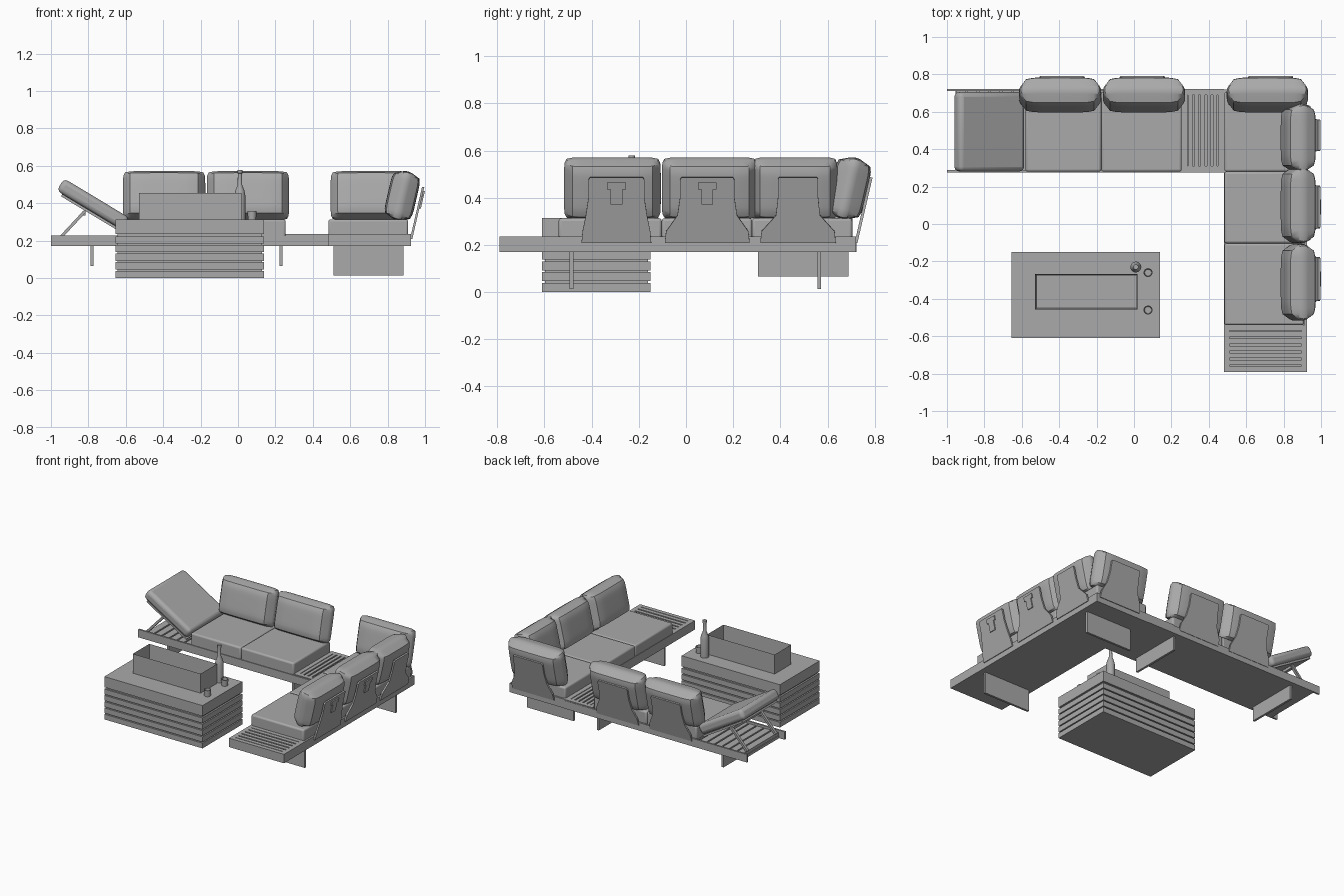
import bpy, bmesh, math
from mathutils import Matrix, Vector

if "Cube" in bpy.data.objects:
    bpy.data.objects.remove(bpy.data.objects["Cube"])

grey = bpy.data.materials.new("plain grey")
grey.use_nodes = True
grey.diffuse_color = (0.4, 0.4, 0.4, 1)
grey.node_tree.nodes["Principled BSDF"].inputs["Base Color"].default_value = (0.4, 0.4, 0.4, 1)


def finish(name, bm, smooth=False):
    bmesh.ops.recalc_face_normals(bm, faces=bm.faces[:])
    mesh = bpy.data.meshes.new(name)
    bm.to_mesh(mesh)
    bm.free()
    mesh.materials.append(grey)
    ob = bpy.data.objects.new(name, mesh)
    bpy.context.collection.objects.link(ob)
    if smooth:
        bpy.ops.object.select_all(action='DESELECT')
        ob.select_set(True)
        bpy.context.view_layer.objects.active = ob
        bpy.ops.object.shade_smooth_by_angle(angle=math.radians(40))
    return ob


def add_box(bm, x, y, z):
    """Add a box spanning three (low, high) ranges."""
    centre = [(a + b) / 2 for a, b in (x, y, z)]
    size = [b - a for a, b in (x, y, z)]
    m = Matrix.Translation(centre) @ Matrix.Diagonal((*size, 1))
    return bmesh.ops.create_cube(bm, size=1, matrix=m)["verts"]


def box(name, x, y, z, bevel=0):
    bm = bmesh.new()
    add_box(bm, x, y, z)
    ob = finish(name, bm, bevel > 0)
    if bevel:
        mod = ob.modifiers.new("soft edges", 'BEVEL')
        mod.width, mod.segments = bevel, 3
    return ob


def slatted_top(name, x, y, along_x, count=5):
    """Border frame with parallel slats set inside it."""
    bm = bmesh.new()
    z, edge = (0.205, 0.235), 0.03
    (x0, x1), (y0, y1) = x, y
    for a, b in ((x0, x0 + edge), (x1 - edge, x1)):
        add_box(bm, (a, b), y, z)
    for a, b in ((y0, y0 + edge), (y1 - edge, y1)):
        add_box(bm, (x0 + edge, x1 - edge), (a, b), z)
    low, high = (y0, y1) if along_x else (x0, x1)
    pitch = (high - low - 2 * edge) / count
    for i in range(count):
        a = low + edge + i * pitch + 0.005
        strip = (a, a + pitch - 0.01)
        if along_x:
            add_box(bm, (x0 + edge, x1 - edge), strip, z)
        else:
            add_box(bm, strip, (y0 + edge, y1 - edge), z)
    return finish(name, bm)


def place(x, y, z, turn, lean):
    return (Matrix.Translation((x, y, z)) @ Matrix.Rotation(math.radians(turn), 4, 'Z')
            @ Matrix.Rotation(math.radians(-lean), 4, 'X'))


def pillow(name, x, y, width, turn):
    """Plump back cushion with pinched edges and pulled-out corners."""
    bm = bmesh.new()
    bmesh.ops.create_cube(bm, size=2)
    bmesh.ops.subdivide_edges(bm, edges=bm.edges[:], cuts=11, use_grid_fill=True)
    for v in bm.verts:
        u, w, h = v.co
        plump = 0.3 + 0.7 * math.sqrt(max(0, (1 - u ** 6) * (1 - h ** 6)))
        corner = 1 - 0.05 * (abs(u) * abs(h)) ** 8
        edge_u = 1 - 0.03 * w * w * u ** 8
        edge_h = 1 - 0.03 * w * w * h ** 8
        v.co = (u * width / 2 * corner * edge_u, w * 0.078 * plump, h * 0.133 * corner * edge_h)
    bm.transform(place(x, y, 0.44, turn, 13))
    return finish(name, bm, True)


def backrest(name, x, y, top, bottom, turn, tag=False):
    """Leaning support board with a flared foot, optionally with a strap tag."""
    bm = bmesh.new()
    half = [(bottom, 0), (bottom * 0.97, 0.05), (top * 1.1, 0.12), (top, 0.2), (top, 0.275), (top * 0.95, 0.285)]
    outline = half + [(-w, h) for w, h in reversed(half)]
    face = bm.faces.new([bm.verts.new((w, 0, h)) for w, h in outline])
    out = bmesh.ops.extrude_face_region(bm, geom=[face])["geom"]
    bmesh.ops.translate(bm, vec=(0, 0.012, 0), verts=[g for g in out if isinstance(g, bmesh.types.BMVert)])
    if tag:
        add_box(bm, (-0.04, 0.04), (0.012, 0.02), (0.235, 0.265))
        add_box(bm, (-0.025, 0.025), (0.012, 0.02), (0.17, 0.235))
    bm.transform(place(x, y, 0.21, turn, 13))
    return finish(name, bm)


def lathe(name, x, y, z, profile, segments=20):
    """Spin (radius, height) points around a vertical axis."""
    bm = bmesh.new()
    verts = [bm.verts.new((r, 0, h)) for r, h in profile]
    edges = [bm.edges.new(pair) for pair in zip(verts, verts[1:])]
    bmesh.ops.spin(bm, geom=verts + edges, axis=(0, 0, 1), cent=(0, 0, 0),
                   angle=math.tau, steps=segments, use_duplicate=False)
    bmesh.ops.remove_doubles(bm, verts=bm.verts[:], dist=0.0001)
    bmesh.ops.translate(bm, vec=(x, y, z), verts=bm.verts[:])
    return finish(name, bm, True)


# Platforms
box("long_platform", (-0.58, 0.48), (0.28, 0.72), (0.17, 0.21))
box("recliner_platform", (-0.955, -0.58), (0.285, 0.715), (0.17, 0.19))
box("side_platform", (0.48, 0.925), (-0.79, 0.72), (0.17, 0.21))
for name, y in (("front_rail", 0.275), ("back_rail", 0.71)):
    box(name, (-1, 0.48), (y, y + 0.013), (0.17, 0.228))
for name, x in (("inner_rail", 0.48), ("outer_rail", 0.912)):
    box(name, (x, x + 0.013), (-0.54, 0.72), (0.17, 0.235))
box("corner_rail", (0.48, 0.925), (0.707, 0.72), (0.17, 0.235))
slatted_top("middle_table_top", (0.255, 0.48), (0.28, 0.72), False)
slatted_top("end_table_top", (0.48, 0.925), (-0.79, -0.54), True)

# Panel legs
for x in (-0.78, 0.23):
    box("long_platform_leg", (x - 0.008, x + 0.008), (0.305, 0.69), (0.065, 0.17))
for y in (-0.485, 0.565):
    box("side_platform_leg", (0.51, 0.885), (y - 0.008, y + 0.008), (0.012, 0.17))

# Seat cushions
for x in ((-0.58, -0.175), (-0.175, 0.255)):
    box("long_seat_cushion", x, (0.28, 0.705), (0.21, 0.313), 0.012)
for y in ((-0.54, -0.103), (-0.103, 0.28), (0.28, 0.705)):
    box("side_seat_cushion", (0.483, 0.91), y, (0.21, 0.313), 0.012)

# Back cushions and their support boards
for x, width in ((-0.395, 0.44), (0.053, 0.44), (0.713, 0.435)):
    pillow("long_back_cushion", x, 0.69, width, 0)
for y, width in ((-0.312, 0.41), (0.1, 0.405), (0.462, 0.36)):
    pillow("side_back_cushion", 0.878, y, width, -90)
for x in (-0.385, 0.045, 0.73):
    backrest("long_backrest", x, 0.715, 0.12, 0.17, 0)
for y, top, bottom, tag in ((-0.295, 0.118, 0.148, True), (0.09, 0.115, 0.18, True), (0.475, 0.085, 0.16, False)):
    backrest("side_backrest", 0.92, y, top, bottom, -90, tag)

# Reclining headrest: cushion, board beneath it and props
tilt = Matrix.Translation((-0.775, 0.493, 0.392)) @ Matrix.Rotation(math.radians(31), 4, 'Y')
pad = box("recliner_cushion", (-0.205, 0.205), (-0.212, 0.212), (-0.036, 0.04), 0.025)
board = box("recliner_board", (-0.17, 0.205), (-0.2, 0.2), (-0.05, -0.036))
for ob in (pad, board):
    ob.matrix_world = tilt
for y in (0.32, 0.65):
    prop = box("recliner_prop", (-0.1, 0.1), (-0.01, 0.01), (-0.008, 0.008))
    prop.matrix_world = Matrix.Translation((-0.885, y, 0.285)) @ Matrix.Rotation(math.radians(-47), 4, 'Y')
box("recliner_crossbar", (-0.835, -0.815), (0.32, 0.65), (0.335, 0.355))
for i in range(6):
    x = -0.95 + i * 0.061
    box("recliner_slat", (x, x + 0.05), (0.288, 0.71), (0.19, 0.212))

# Low table with stacked cladding boards
box("table_core", (-0.643, 0.128), (-0.598, -0.162), (0.005, 0.25))
for i in range(5):
    z = i * 0.046
    box("table_board", (-0.655, 0.14), (-0.61, -0.15), (z, z + 0.038))
box("table_top", (-0.655, 0.14), (-0.61, -0.15), (0.235, 0.313))

# Open tray on the table
bm = bmesh.new()
add_box(bm, (-0.53, 0.018), (-0.458, -0.268), (0.313, 0.455))
bm.normal_update()
top = [f for f in bm.faces if f.normal.z > 0.9]
bmesh.ops.inset_region(bm, faces=top, thickness=0.012)
bmesh.ops.translate(bm, vec=Vector((0, 0, -0.13)), verts=top[0].verts[:])
finish("tray", bm)

# Bottle and two cups
lathe("bottle", 0.01, -0.23, 0.313, [(0, 0), (0.029, 0), (0.029, 0.13), (0.024, 0.155),
      (0.012, 0.185), (0.011, 0.245), (0.014, 0.247), (0.014, 0.265), (0, 0.265)])
for y in (-0.26, -0.46):
    lathe("cup", 0.075, y, 0.313, [(0, 0), (0.022, 0), (0.024, 0.045), (0.02, 0.045), (0.018, 0.01), (0, 0.01)])
